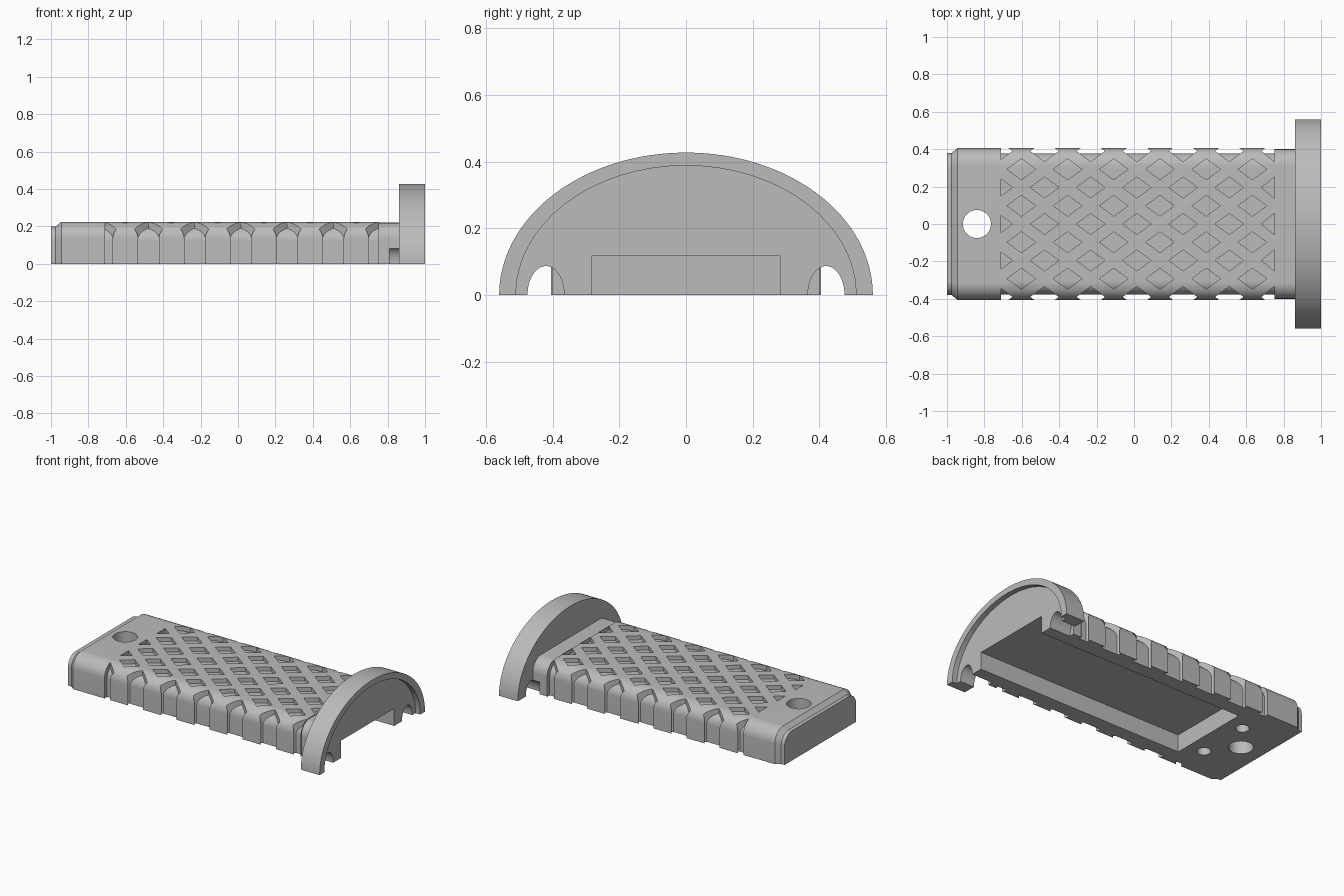
import bpy, bmesh
from math import pi, sin, cos, radians

if "Cube" in bpy.data.objects:
    bpy.data.objects.remove(bpy.data.objects["Cube"])

grey = bpy.data.materials.new("mid grey")
grey.use_nodes = True
GREY = (0.5, 0.5, 0.5, 1)
grey.diffuse_color = GREY
grey.node_tree.nodes["Principled BSDF"].inputs["Base Color"].default_value = GREY


def loft(bm, rings):
    """Closed solid through a list of equal-length rings of points."""
    loops = [[bm.verts.new(p) for p in ring] for ring in rings]
    n = len(loops[0])
    for a, b in zip(loops, loops[1:]):
        for i in range(n):
            j = (i + 1) % n
            bm.faces.new((a[i], a[j], b[j], b[i]))
    bm.faces.new(loops[0])
    bm.faces.new(loops[-1])


def make(name, solids):
    bm = bmesh.new()
    for rings in solids:
        loft(bm, rings)
    bmesh.ops.recalc_face_normals(bm, faces=bm.faces)
    mesh = bpy.data.meshes.new(name)
    bm.to_mesh(mesh)
    bm.free()
    mesh.materials.append(grey)
    ob = bpy.data.objects.new(name, mesh)
    bpy.context.collection.objects.link(ob)
    return ob


def cut(target, cutter):
    mod = target.modifiers.new("cut", 'BOOLEAN')
    mod.operation, mod.solver, mod.object = 'DIFFERENCE', 'EXACT', cutter
    graph = bpy.context.evaluated_depsgraph_get()
    mesh = bpy.data.meshes.new_from_object(target.evaluated_get(graph))
    target.modifiers.clear()
    target.data = mesh


def section(x, inset, bottom=0.0):
    """Handle cross-section: flat base, rounded upper corners."""
    w, h, r = 0.405 - inset, 0.225 - inset, 0.09 - inset / 2
    arc = [(w - r + r * cos(t), h - r + r * sin(t))
           for t in (pi / 2 * i / 12 for i in range(13))]
    pts = [(w, bottom)] + arc + [(-y, z) for y, z in reversed(arc)] + [(-w, bottom)]
    return [(x, y, z) for y, z in pts]


def oval(x, y, ry, rz, turn=2 * pi, n=64):
    """Ellipse across the x axis, or its upper half."""
    count = n if turn > 4 else n + 1
    return [(x, y + ry * cos(turn * i / n), rz * sin(turn * i / n)) for i in range(count)]


def prism(outline, z0, z1):
    return [[(x, y, z) for x, y in outline] for z in (z0, z1)]


def disc(x, y, r, n=48):
    return [(x + r * cos(2 * pi * i / n), y + r * sin(2 * pi * i / n)) for i in range(n)]


def rectangle(x0, x1, w):
    return [(x0, -w), (x1, -w), (x1, w), (x0, w)]


# Diamond outline, clipped to the ends of the grip
START, END, HALF_X, HALF_Y = -0.71, 0.75, 0.076, 0.056


def diamond(cx, cy):
    if cx < START:
        k = HALF_Y * (1 - (START - cx) / HALF_X)
        return [(START, cy - k), (cx + HALF_X, cy), (START, cy + k)]
    if cx + HALF_X > END:
        k = HALF_Y * (1 - max(END - cx, 0) / HALF_X)
        tip = [(END, cy - k), (END, cy + k)]
        return [(cx - HALF_X, cy)] + tip if cx > END else \
            [(cx - HALF_X, cy), (cx, cy - HALF_Y)] + tip + [(cx, cy + HALF_Y)]
    return [(cx - HALF_X, cy), (cx, cy - HALF_Y), (cx + HALF_X, cy), (cx, cy + HALF_Y)]


# Handle with a stepped, chamfered end and a slightly slimmer neck
handle = make("handle", [[section(x, i) for x, i in (
    (-1, 0.025), (-0.975, 0.025), (-0.945, 0), (0.75, 0), (0.751, 0.005), (0.86, 0.005))]])

# Diamond grip recesses that stop at an inner core
PITCH = 0.247
outlines = []
for row in range(-4, 5):
    odd = row % 2
    first = -0.602 if odd else -0.7255
    for k in range(6 if odd else 7):
        outlines.append(diamond(first + PITCH * k, row * 0.0975))
grip = make("grip_cutter", [prism(o, -0.1, 0.4) for o in outlines])
core = make("grip_core", [[section(x, 0.027, -0.3) for x in (-0.9, 0.9)]])
cut(grip, core)
cut(handle, grip)

# Underside pocket, hanging hole and two blind screw holes
pocket = make("pocket_cutter", [prism(rectangle(-0.585, 1.2, 0.283), -0.1, 0.117)])
holes = make("hole_cutter", [prism(disc(-0.84, 0, 0.075), -0.1, 0.4)] +
             [prism(disc(-0.7, y, 0.042), -0.1, 0.13) for y in (-0.18, 0.18)])
notches = make("notch_cutter", [[oval(x, y, 0.055, 0.087) for x in (0.81, 1.2)]
                                for y in (-0.42, 0.42)])
for cutter in (pocket, holes, notches):
    cut(handle, cutter)

# Half-oval guard with a shallow recess in its outer face
guard = make("guard", [[oval(x, 0, 0.56, 0.427, pi) for x in (0.86, 1)]])
recess = make("recess_cutter", [[oval(x, 0, 0.51, 0.388) for x in (0.965, 1.2)]])
for cutter in (recess, pocket, notches):
    cut(guard, cutter)

for helper in (grip, core, pocket, holes, notches, recess):
    bpy.data.objects.remove(helper)

# Smooth rounded surfaces, keep hard edges sharp
for ob in (handle, guard):
    for p in ob.data.polygons:
        p.use_smooth = True
    ob.data.set_sharp_from_angle(angle=radians(25))
